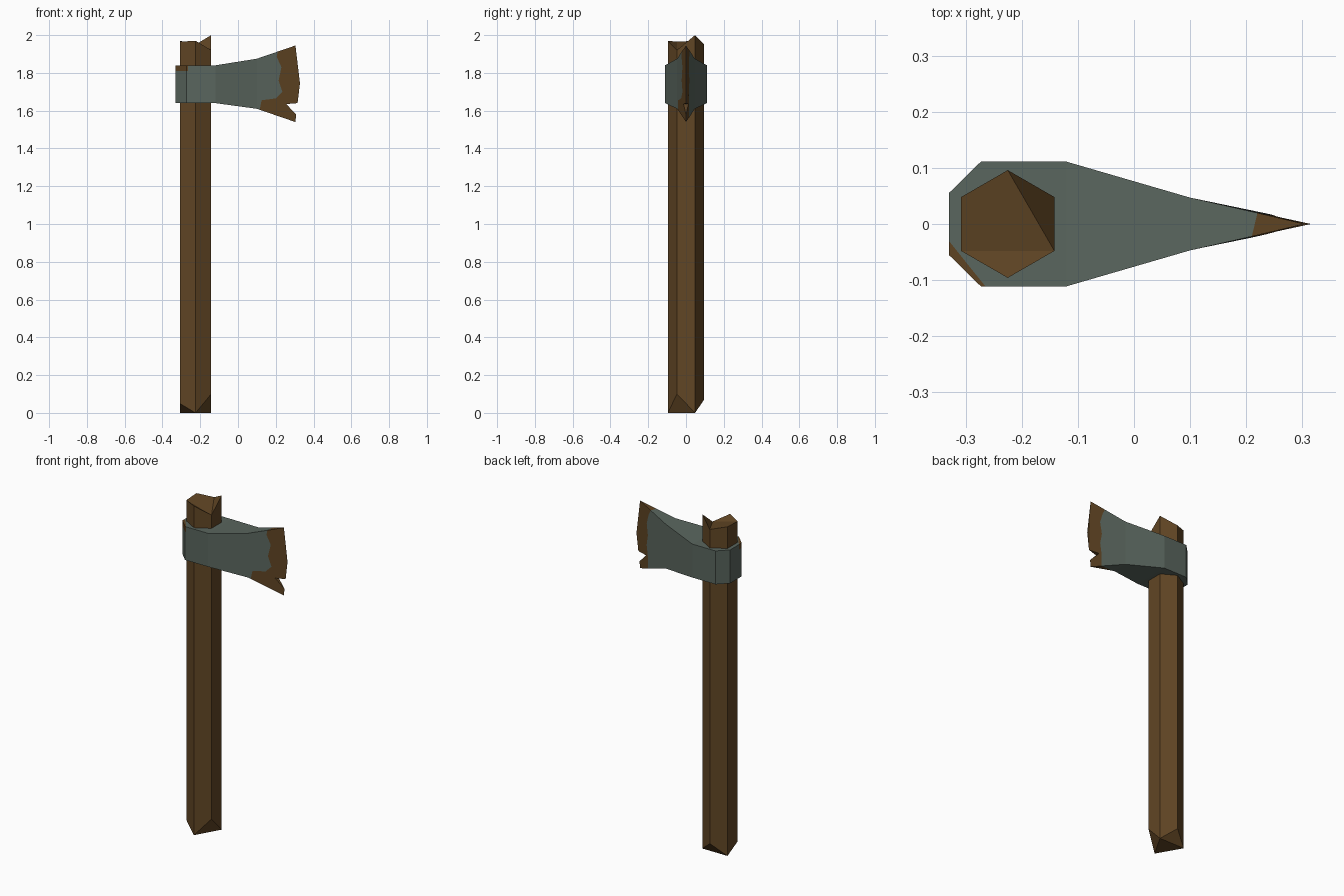
import bpy, bmesh, math
from mathutils import Vector

cube = bpy.data.objects.get("Cube")
if cube:
    bpy.data.objects.remove(cube, do_unlink=True)


def material(name, rgb):
    m = bpy.data.materials.new(name)
    m.use_nodes = True
    m.diffuse_color = (*rgb, 1)
    m.node_tree.nodes["Principled BSDF"].inputs["Base Color"].default_value = (*rgb, 1)
    return m


wood = material("wood", (0.120, 0.061, 0.018))
steel = material("steel", (0.102, 0.133, 0.112))
rust = material("rust", (0.112, 0.056, 0.016))
STEEL, RUST = 0, 1


def finish(bm, name, mats):
    bmesh.ops.recalc_face_normals(bm, faces=bm.faces)
    mesh = bpy.data.meshes.new(name)
    bm.to_mesh(mesh)
    bm.free()
    for m in mats:
        mesh.materials.append(m)
    bpy.context.collection.objects.link(bpy.data.objects.new(name, mesh))


# Handle: six-sided shaft with roughly hewn ends
bm = bmesh.new()
low = [0, 0.10, 0, 0.07, 0, 0.05]
high = [1.97, 1.92, 2.0, 1.95, 1.97, 1.965]


def ring(heights):
    return [bm.verts.new((-0.225 + 0.096 * math.cos(a), 0.096 * math.sin(a), z))
            for a, z in zip([math.radians(60 * i - 90) for i in range(6)], heights)]


bottom, top = ring(low), ring(high)
for i in range(6):
    j = (i + 1) % 6
    bm.faces.new((bottom[i], bottom[j], top[j], top[i]))
for verts, first in ((bottom, 1), (top, 0)):
    for i in range(first, 6, 2):  # chipped corners
        bm.faces.new((verts[i - 1], verts[i], verts[(i + 1) % 6]))
    bm.faces.new([verts[i] for i in range(1 - first, 6, 2)])
finish(bm, "handle", [wood])

# Axe head
bm = bmesh.new()


def face(points, mat=STEEL):
    f = bm.faces.new([bm.verts.new(p) for p in points])
    f.material_index = mat


# Socket: x, half width, bottom, top
stations = [(-0.33, 0.055, 1.64, 1.84), (-0.273, 0.111, 1.64, 1.84),
            (-0.12, 0.111, 1.64, 1.84), (0.10, 0.047, 1.61, 1.875)]
for (x0, y0, b0, t0), (x1, y1, b1, t1) in zip(stations, stations[1:]):
    for s in (-1, 1):
        face([(x0, s * y0, b0), (x1, s * y1, b1), (x1, s * y1, t1), (x0, s * y0, t0)])
    for z0, z1 in ((b0, b1), (t0, t1)):
        face([(x0, -y0, z0), (x1, -y1, z1), (x1, y1, z1), (x0, y0, z0)])
x, y, b, t = stations[0]
face([(x, -y, b), (x, y, b), (x, y, t), (x, -y, t)])


# Blade: wedge that narrows to a curved cutting edge
def edge_x(z):
    return 0.328 - 0.024 * abs(z - 1.745) / 0.2


def on_cheek(x, z, s):
    e = edge_x(z)
    return (x, s * max(0, 0.047 * (e - x) / (e - 0.1)), z)


def rim(x, tip_z, root_z):
    return root_z + (tip_z - root_z) * (x - 0.1) / (edge_x(tip_z) - 0.1)


TIP, HEEL = 1.945, 1.54
notch = (0.255, 1.635)
borders = {
    -1: [(0.21, 0), (0.205, 1.885), (0.23, 1.83), (0.215, 1.76),
         (0.235, 1.70), (0.20, 1.665), (0.125, 1.655), (0.115, 0)],
    1: [(0.22, 0), (0.235, 1.885), (0.25, 1.83), (0.24, 1.76),
        (0.25, 1.70), (0.243, 1.65), (0.24, 1.61), (0.24, 0)],
}
cutting = [(edge_x(z), z) for z in (HEEL, 1.58)] + [notch] + \
          [(edge_x(z), z) for z in (1.64, 1.745, TIP)]
ends = {}
for s, border in borders.items():
    border[0] = (border[0][0], rim(border[0][0], TIP, 1.875))
    border[-1] = (border[-1][0], rim(border[-1][0], HEEL, 1.61))
    ends[s] = (on_cheek(*border[0], s), on_cheek(*border[-1], s))
    roots = [(0.1, 1.61), (0.1, 1.875)]
    face([on_cheek(*p, s) for p in roots + border])
    face([on_cheek(*p, s) for p in border + cutting], RUST)
# Upper and lower rims
for k, tip, root in ((0, TIP, 1.875), (1, HEEL, 1.61)):
    front, back = ends[-1][k], ends[1][k]
    face([(0.1, -0.047, root), front, back, (0.1, 0.047, root)])
    face([front, (edge_x(tip), 0, tip), back], RUST)
# Walls of the notch
for z in (1.58, 1.64):
    face([(edge_x(z), 0, z), on_cheek(*notch, -1), on_cheek(*notch, 1)], RUST)
bmesh.ops.remove_doubles(bm, verts=bm.verts, dist=0.0005)


# Rusted upper corner of the socket
def cut(faces, co, no):
    geom = set(faces)
    for f in faces:
        geom.update(f.edges)
        geom.update(f.verts)
    bmesh.ops.bisect_plane(bm, geom=list(geom), plane_co=co, plane_no=no)


corner, outward = Vector((-0.33, -0.03, 1.8)), Vector((-0.081, -0.065, 0))


def at_corner(f):
    return (f.calc_center_median() - corner).dot(outward) > 0


cut([f for f in bm.faces if f.calc_center_median().x < -0.15], corner, outward)
cut([f for f in bm.faces if at_corner(f)], (0, 0, 1.81), (0, 0, 1))
for f in bm.faces:
    if at_corner(f) and f.calc_center_median().z > 1.81:
        f.material_index = RUST
finish(bm, "axe_head", [steel, rust])
